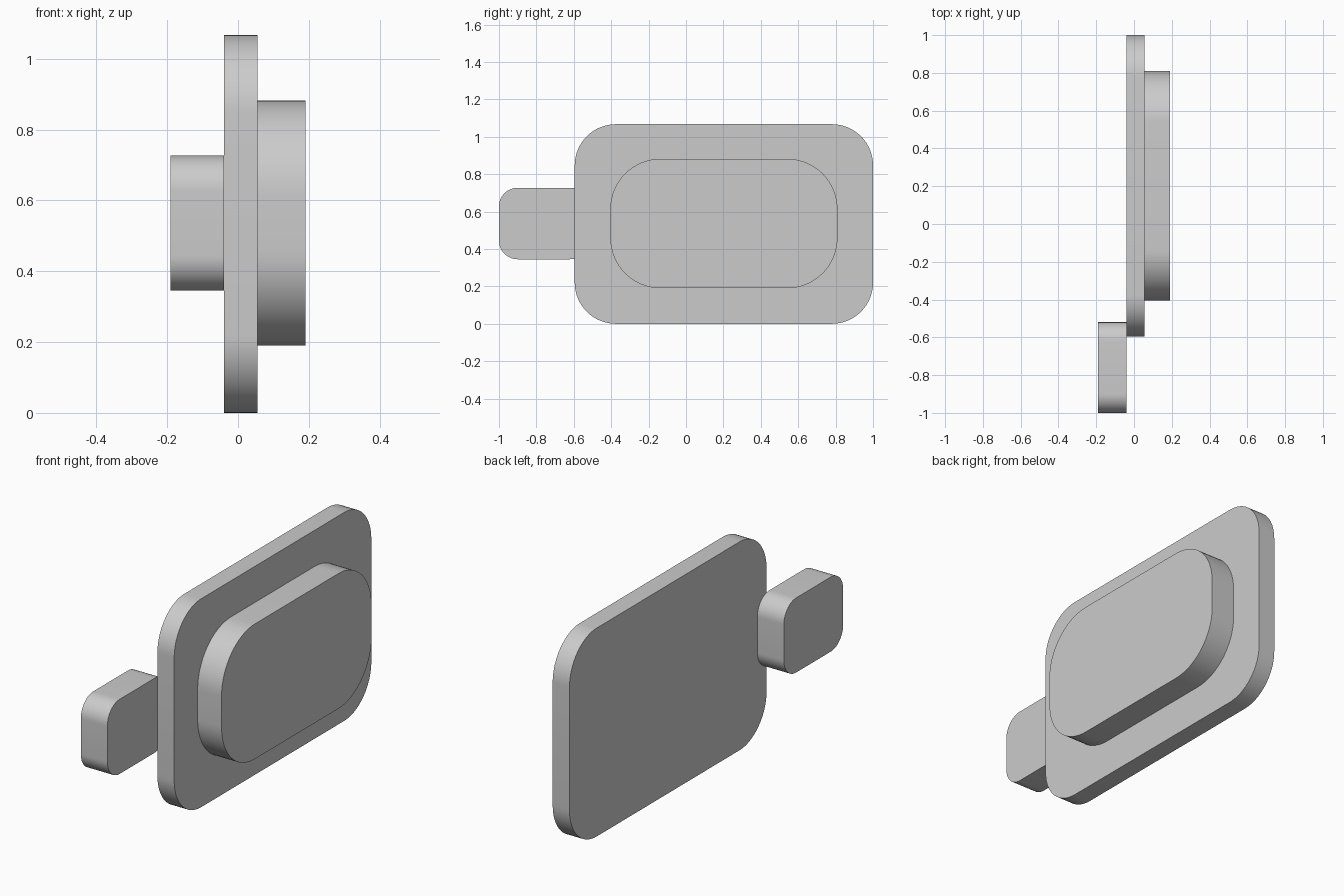
import bpy
import math

cube = bpy.data.objects.get("Cube")
if cube:
    bpy.data.objects.remove(cube, do_unlink=True)

GREY = (0.6, 0.6, 0.6, 1)
grey = bpy.data.materials.new("plain grey")
grey.use_nodes = True
grey.diffuse_color = GREY
grey.node_tree.nodes["Principled BSDF"].inputs["Base Color"].default_value = GREY


def rounded_slab(name, x, y, z, radius, steps=16):
    """Rounded rectangle in the YZ plane, extruded along X."""
    centres = [(y[1] - radius, z[1] - radius), (y[0] + radius, z[1] - radius),
               (y[0] + radius, z[0] + radius), (y[1] - radius, z[0] + radius)]
    ring = []
    for corner, (cy, cz) in enumerate(centres):
        for i in range(steps + 1):
            a = (corner + i / steps) * math.pi / 2
            ring.append((cy + radius * math.cos(a), cz + radius * math.sin(a)))
    n = len(ring)
    verts = [(px, py, pz) for px in x for py, pz in ring]
    faces = [tuple(reversed(range(n))), tuple(range(n, 2 * n))]
    faces += [(i, (i + 1) % n, (i + 1) % n + n, i + n) for i in range(n)]
    mesh = bpy.data.meshes.new(name)
    mesh.from_pydata(verts, [], faces)
    mesh.materials.append(grey)
    obj = bpy.data.objects.new(name, mesh)
    bpy.context.collection.objects.link(obj)
    # Smooth rims with crisp edges around the flat faces
    bpy.ops.object.select_all(action="DESELECT")
    obj.select_set(True)
    bpy.context.view_layer.objects.active = obj
    bpy.ops.object.shade_smooth_by_angle(angle=math.radians(30))
    return obj


# Large upright plate
rounded_slab("main_plate", (-0.04, 0.055), (-0.595, 1.0), (0.0, 1.067), 0.22)
# Raised pad on the left face
rounded_slab("raised_pad", (0.055, 0.19), (-0.405, 0.81), (0.19, 0.882), 0.27)
# Small tab overlapping the front edge on the right face
rounded_slab("front_tab", (-0.19, -0.04), (-1.0, -0.52), (0.345, 0.727), 0.1)
